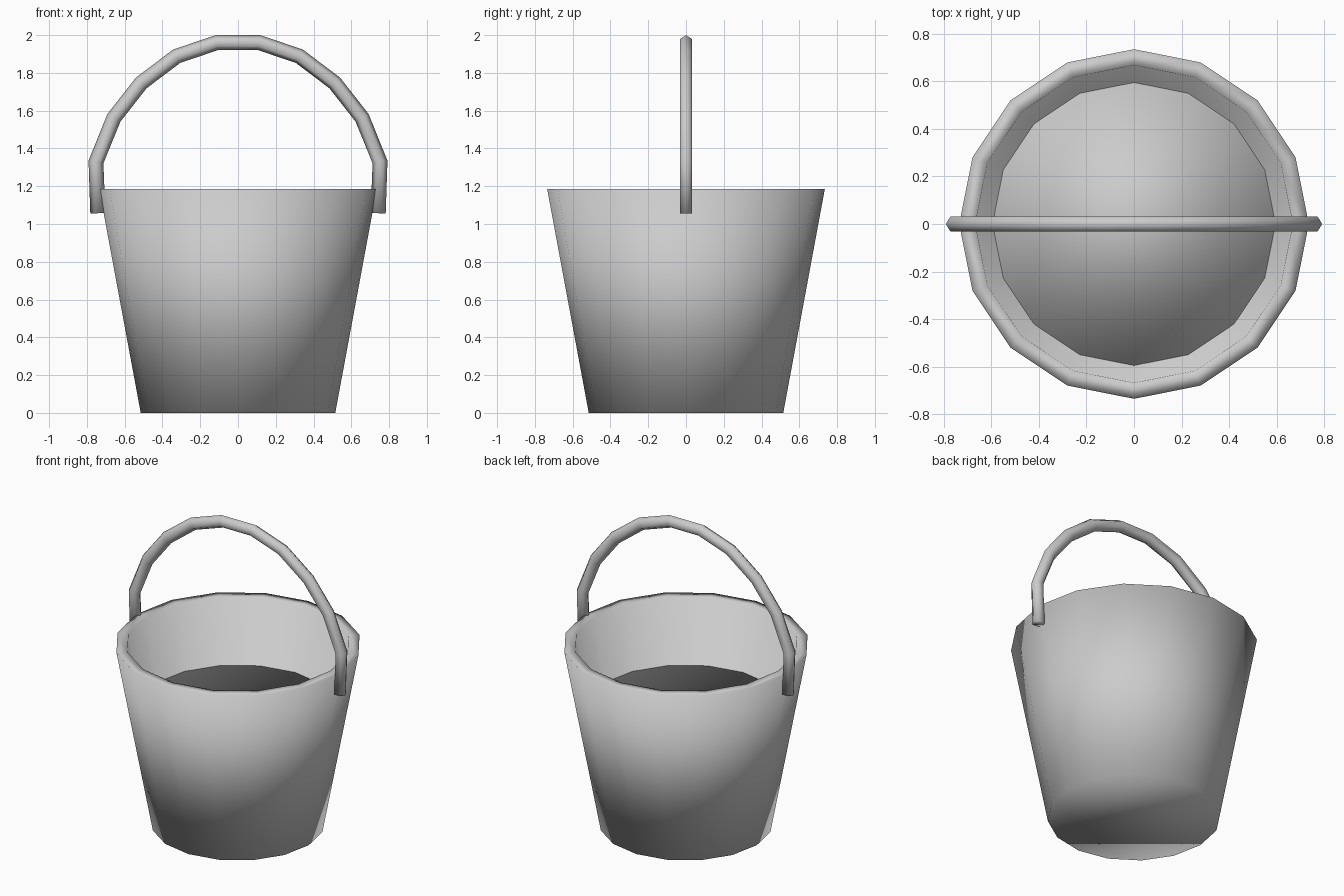
import bpy, bmesh, math
from mathutils import Vector

if "Cube" in bpy.data.objects:
    bpy.data.objects.remove(bpy.data.objects["Cube"])


def loft(name, rings):
    """Skin equal-sized rings into a closed, smooth-shaded mesh."""
    bm = bmesh.new()
    loops = [[bm.verts.new(p) for p in ring] for ring in rings]
    n = len(loops[0])
    for a, b in zip(loops, loops[1:]):
        for i in range(n):
            j = (i + 1) % n
            bm.faces.new((a[i], a[j], b[j], b[i]))
    bm.faces.new(loops[0])
    bm.faces.new(loops[-1])
    bmesh.ops.recalc_face_normals(bm, faces=bm.faces)
    for f in bm.faces:
        f.smooth = True
    mesh = bpy.data.meshes.new(name)
    bm.to_mesh(mesh)
    bm.free()
    obj = bpy.data.objects.new(name, mesh)
    bpy.context.collection.objects.link(obj)
    return obj


def circle(r, z, n=16):
    return [(r * math.cos(math.tau * i / n), r * math.sin(math.tau * i / n), z)
            for i in range(n)]


# Bucket shell: tapered outer wall, flat rim, inner wall and inner floor
loft("bucket", [circle(r, z) for r, z in
                [(0.515, 0), (0.735, 1.185), (0.668, 1.185), (0.47, 0.06)]])

# Contents filling the lower part of the bucket
loft("bucket_contents", [circle(0.475, 0.08), circle(0.6, 0.77)])

# Handle: hexagonal tube along a mirrored arc in the xz plane
half = [(0.113, 1.96), (0.325, 1.888), (0.512, 1.747), (0.657, 1.562),
        (0.752, 1.328), (0.742, 1.057)]
path = [Vector((-x, 0, z)) for x, z in reversed(half)]
path += [Vector((x, 0, z)) for x, z in half]
rings = []
for i, p in enumerate(path):
    t_in = (p - path[max(i - 1, 0)]).normalized()
    t_out = (path[min(i + 1, len(path) - 1)] - p).normalized()
    t = (t_in + t_out).normalized()
    outward = Vector((-t.z, 0, t.x))
    rings.append([p + outward * (0.04 * math.cos(math.tau * k / 6))
                  + Vector((0, 0.037 * math.sin(math.tau * k / 6), 0))
                  for k in range(6)])
loft("handle", rings)
